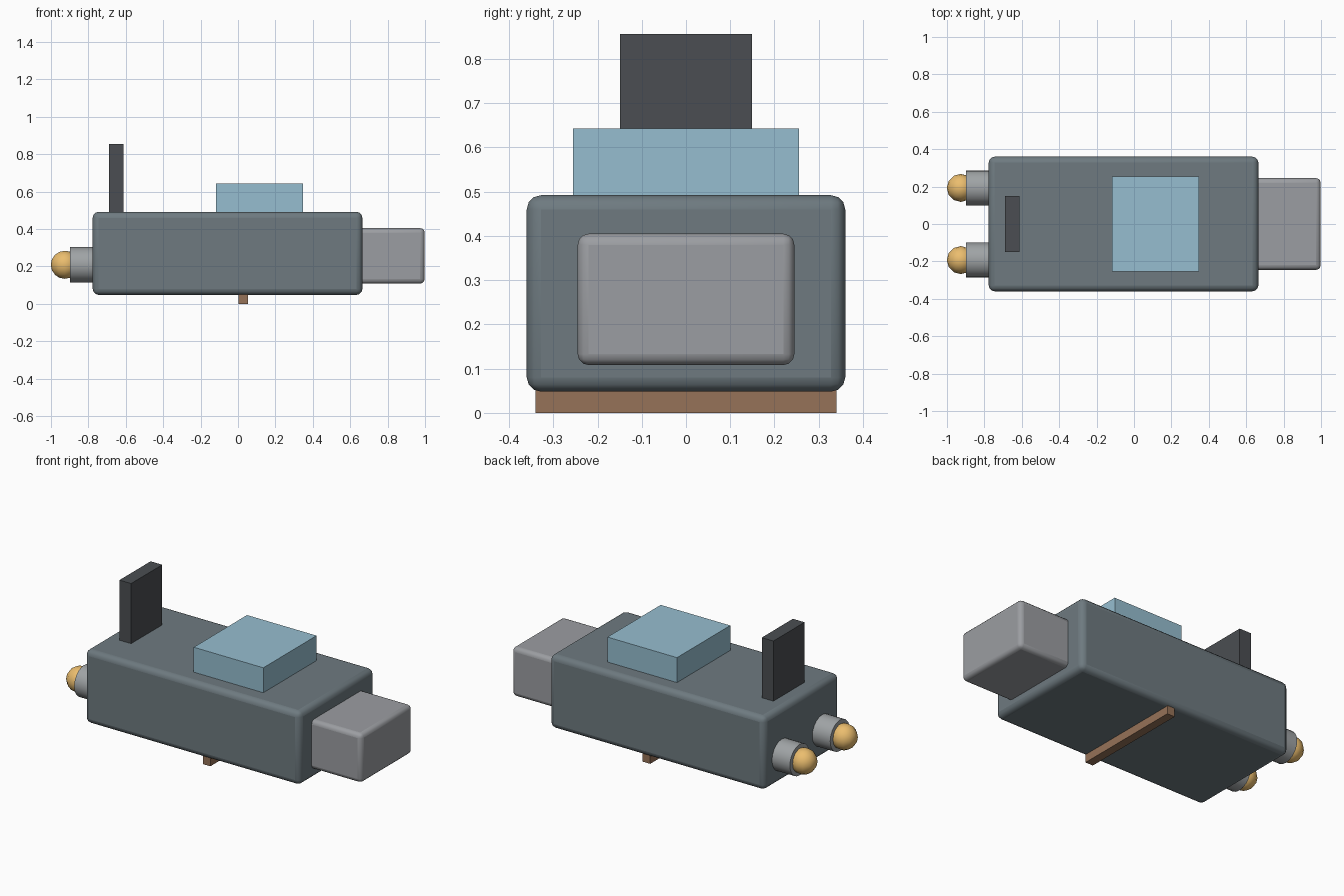
import bpy
from math import radians

if "Cube" in bpy.data.objects:
    bpy.data.objects.remove(bpy.data.objects["Cube"])


def material(name, rgb):
    m = bpy.data.materials.new(name)
    m.diffuse_color = (*rgb, 1)
    m.use_nodes = True
    m.node_tree.nodes["Principled BSDF"].inputs["Base Color"].default_value = m.diffuse_color
    return m


HULL = material("slate", (0.156, 0.195, 0.216))
PALE = material("pale_grey", (0.33, 0.34, 0.36))
GLASS = material("glass_blue", (0.305, 0.515, 0.63))
DARK = material("charcoal", (0.07, 0.076, 0.084))
STEEL = material("steel", (0.35, 0.37, 0.38))
GLOW = material("amber", (0.83, 0.51, 0.156))
WOOD = material("brown", (0.305, 0.17, 0.098))


def finish(name, mat, smooth=False):
    ob = bpy.context.object
    ob.name = name
    ob.data.materials.append(mat)
    if smooth:
        bpy.ops.object.shade_smooth_by_angle(angle=radians(40))
    return ob


def box(name, x, half_y, z, mat, bevel=0):
    """Box from x and z ranges, symmetric in y, with optional rounded edges."""
    bpy.ops.mesh.primitive_cube_add(
        size=1, location=(sum(x) / 2, 0, sum(z) / 2))
    ob = bpy.context.object
    ob.scale = (x[1] - x[0], 2 * half_y, z[1] - z[0])
    bpy.ops.object.transform_apply(location=False, rotation=False, scale=True)
    finish(name, mat, smooth=bevel > 0)
    if bevel:
        mod = ob.modifiers.new("rounded_edges", 'BEVEL')
        mod.width = bevel
        mod.segments = 3
    return ob


# Main body and nose block
box("hull", (-0.777, 0.665), 0.36, (0.048, 0.492), HULL, 0.032)
box("nose", (0.64, 0.998), 0.245, (0.108, 0.405), PALE, 0.025)

# Cabin, upright tail fin and the bar underneath
box("cabin", (-0.118, 0.348), 0.255, (0.48, 0.643), GLASS)
box("tail_fin", (-0.69, -0.612), 0.149, (0.48, 0.856), DARK)
box("belly_bar", (0.002, 0.053), 0.34, (0.0, 0.06), WOOD)

# Pair of engines with glowing ends
for side, y in (("left", 0.193), ("right", -0.193)):
    bpy.ops.mesh.primitive_cylinder_add(
        vertices=20, radius=0.094, depth=0.147,
        location=(-0.8235, y, 0.209), rotation=(0, radians(90), 0))
    finish(f"{side}_engine", STEEL, True)
    bpy.ops.mesh.primitive_uv_sphere_add(
        segments=12, ring_count=8, radius=0.075, location=(-0.926, y, 0.209))
    finish(f"{side}_engine_glow", GLOW, True)
